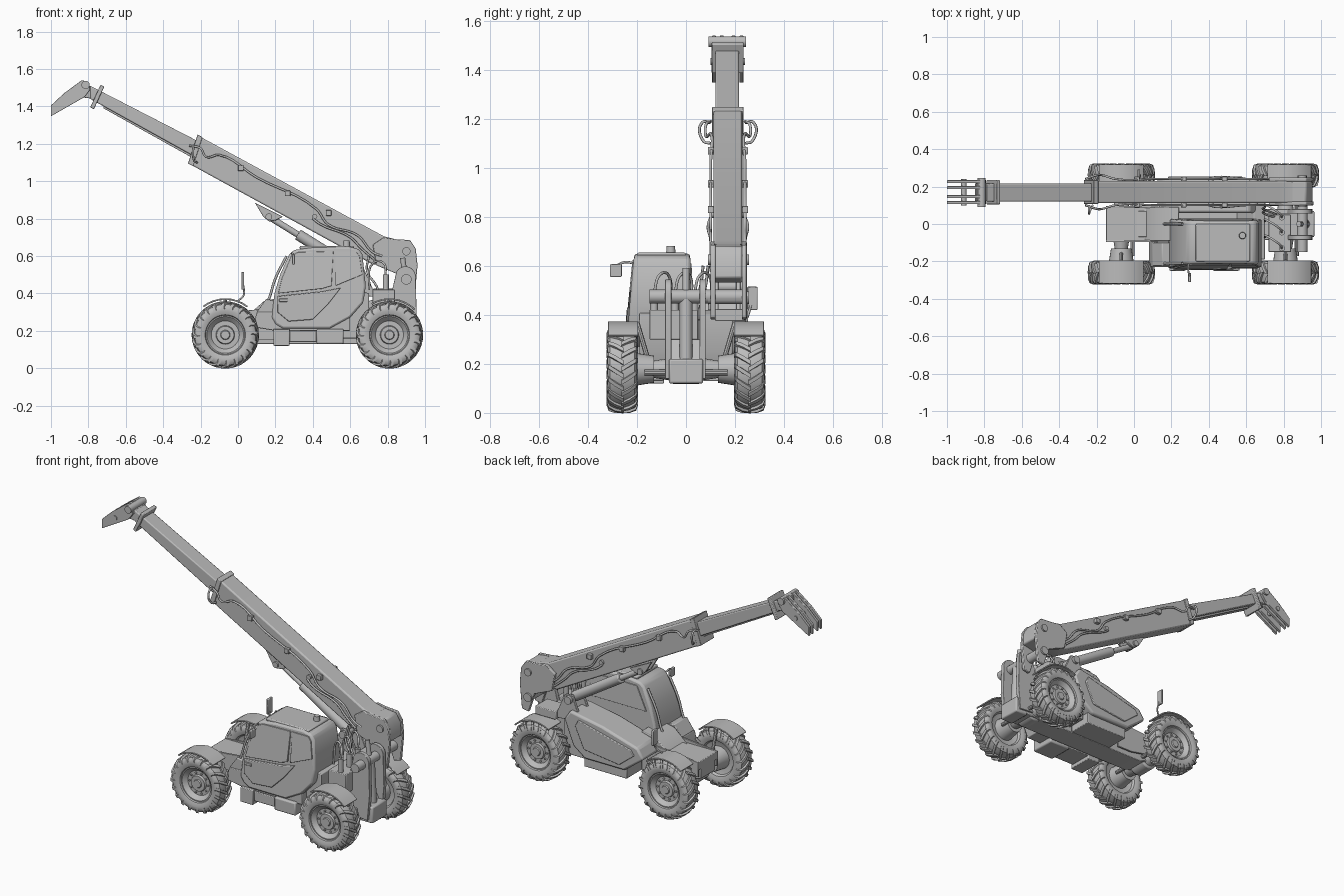
import bpy, bmesh, math
from mathutils import Vector, Matrix

paint = bpy.data.materials.new("machine_grey")
paint.diffuse_color = (0.5, 0.5, 0.5, 1)


def finish(name, bm, bevel=0.0, smooth=True, segments=2):
    bmesh.ops.recalc_face_normals(bm, faces=bm.faces)
    me = bpy.data.meshes.new(name)
    bm.to_mesh(me)
    bm.free()
    ob = bpy.data.objects.new(name, me)
    bpy.context.collection.objects.link(ob)
    me.materials.append(paint)
    if bevel:
        m = ob.modifiers.new("bevel", 'BEVEL')
        m.width, m.segments, m.limit_method = bevel, segments, 'ANGLE'
    if smooth:
        bpy.ops.object.select_all(action='DESELECT')
        bpy.context.view_layer.objects.active = ob
        ob.select_set(True)
        bpy.ops.object.shade_smooth_by_angle(angle=math.radians(35))
    return ob


def prism(name, pts, y0, y1, bevel=0.004, warp=None):
    """Side profile in x, z pulled from y0 to y1."""
    bm = bmesh.new()
    a = [bm.verts.new((x, y0, z)) for x, z in pts]
    b = [bm.verts.new((x, y1, z)) for x, z in pts]
    bm.faces.new(a)
    bm.faces.new(b[::-1])
    for i in range(len(pts)):
        j = (i + 1) % len(pts)
        bm.faces.new((a[j], a[i], b[i], b[j]))
    if warp:
        for v in bm.verts:
            v.co = warp(v.co)
    return finish(name, bm, bevel)


def box(name, x0, x1, y0, y1, z0, z1, bevel=0.004):
    return prism(name, [(x0, z0), (x1, z0), (x1, z1), (x0, z1)], y0, y1, bevel)


def cyl(name, p, q, r, n=20, r2=None, bevel=0.0):
    p, q = Vector(p), Vector(q)
    bm = bmesh.new()
    rot = (q - p).to_track_quat('Z', 'Y').to_matrix().to_4x4()
    bmesh.ops.create_cone(bm, cap_ends=True, segments=n, radius1=r, radius2=r if r2 is None else r2,
                          depth=(q - p).length, matrix=Matrix.Translation((p + q) / 2) @ rot)
    return finish(name, bm, bevel)


def hose(name, pts, r=0.006):
    cu = bpy.data.curves.new(name, 'CURVE')
    cu.dimensions, cu.bevel_depth, cu.bevel_resolution, cu.resolution_u = '3D', r, 2, 6
    sp = cu.splines.new('BEZIER')
    sp.bezier_points.add(len(pts) - 1)
    for bp, p in zip(sp.bezier_points, pts):
        bp.co = p
        bp.handle_left_type = bp.handle_right_type = 'AUTO'
    cu.materials.append(paint)
    ob = bpy.data.objects.new(name, cu)
    bpy.context.collection.objects.link(ob)


def wheel(name, cx, side):
    """Lathed tyre and rim with chevron lugs, outer face towards side."""
    bm = bmesh.new()
    n, c = 48, Vector((cx, side * 0.26, 0.178))
    prof = [(0.0, 0.04), (0.022, 0.04), (0.026, 0.034), (0.046, 0.034), (0.05, 0.022), (0.075, 0.022),
            (0.088, 0.036), (0.098, 0.046), (0.104, 0.046), (0.108, 0.054), (0.13, 0.062), (0.15, 0.06),
            (0.163, 0.05), (0.169, 0.025), (0.17, 0.0), (0.169, -0.025), (0.163, -0.05), (0.15, -0.06),
            (0.13, -0.062), (0.108, -0.054), (0.1, -0.04), (0.07, -0.03), (0.0, -0.03)]
    rings = [[bm.verts.new(c + Vector((r * math.cos(t), side * y, r * math.sin(t))))
              for t in [i * math.tau / n for i in range(n)]] for r, y in prof]
    for a, b in zip(rings, rings[1:]):
        for i in range(n):
            j = (i + 1) % n
            bm.faces.new((a[i], a[j], b[j], b[i]))
    bmesh.ops.remove_doubles(bm, verts=bm.verts, dist=1e-5)
    # lugs sweep back from the tread centre down to each shoulder
    for half in (1, -1):
        for k in range(20):
            t0 = (k + (0.5 if half < 0 else 0)) * math.tau / 20
            rows = []
            for y, r0, r1, dt in ((-0.004, .160, .180, 0), (0.03, .160, .179, .12),
                                  (0.056, .150, .170, .22), (0.064, .135, .148, .26)):
                rows.append([bm.verts.new(c + Vector((r * math.cos(t0 + dt + w), y * half, r * math.sin(t0 + dt + w))))
                             for r, w in ((r0, -.07), (r1, -.05), (r1, .05), (r0, .07))])
            for a, b in zip(rows, rows[1:]):
                for i in range(4):
                    bm.faces.new((a[i], a[(i + 1) % 4], b[(i + 1) % 4], b[i]))
            bm.faces.new(rows[0])
            bm.faces.new(rows[-1])
    finish(name, bm)
    for k in range(10):  # wheel nuts
        t = k * math.tau / 10
        p = c + Vector((0.062 * math.cos(t), side * 0.02, 0.062 * math.sin(t)))
        cyl(name + "_nut", p, p + Vector((0, side * 0.009, 0)), 0.006, 6)


def arc(cx, cz, r, a0, a1, n=8):
    return [(cx + r * math.cos(math.radians(a0 + (a1 - a0) * i / n)),
             cz + r * math.sin(math.radians(a0 + (a1 - a0) * i / n))) for i in range(n + 1)]


# wheels, axles and mudguards
for nm, cx, a0, a1 in (("front", -0.068, 52, 128), ("rear", 0.81, 45, 120)):
    for side, s in (("near", -1), ("far", 1)):
        wheel(f"{nm}_{side}_wheel", cx, s)
        guard = arc(cx, 0.178, 0.196, a0, a1) + arc(cx, 0.178, 0.187, a1, a0)
        prism(f"{nm}_{side}_mudguard", guard, s * 0.195, s * 0.318, 0.002)
        cyl("mudguard_bracket", (cx, s * 0.15, 0.2), (cx, s * 0.2, 0.37), 0.01, 8)
        cyl("hub_carrier", (cx, s * 0.13, 0.178), (cx, s * 0.225, 0.178), 0.055, 24, 0.07)
        cyl("axle_arm", (cx, s * 0.04, 0.178), (cx, s * 0.15, 0.178), 0.05, 16, 0.032)
        cyl("steering_rod", (cx + 0.06, 0, 0.165), (cx + 0.06, s * 0.17, 0.165), 0.012, 10)
    cyl("differential", (cx, -0.06, 0.178), (cx, 0.06, 0.178), 0.06, 20, bevel=0.01)

# chassis
prism("chassis_spine", [(-0.15, 0.18), (0.02, 0.13), (0.9, 0.13), (0.93, 0.2), (0.88, 0.3), (0.1, 0.3), (-0.15, 0.27)], -0.07, 0.07)
prism("front_deck", [(-0.15, 0.24), (0.1, 0.24), (0.24, 0.22), (0.24, 0.38), (0.14, 0.36), (0.06, 0.29), (-0.15, 0.29)], -0.09, 0.09)
for s in (-1, 1):
    prism("front_chassis_rail", [(-0.15, 0.2), (0.1, 0.15), (0.2, 0.15), (0.2, 0.32), (0.06, 0.31), (-0.15, 0.29)], s * 0.085, s * 0.097, 0.002)
prism("cab_support", [(0.08, 0.22), (0.2, 0.2), (0.6, 0.2), (0.6, 0.28), (0.2, 0.3), (0.1, 0.3)], -0.23, -0.06)
box("front_step", 0.19, 0.275, -0.25, -0.09, 0.12, 0.21)
box("middle_step", 0.275, 0.42, -0.235, -0.09, 0.14, 0.2)
box("fuel_tank", 0.42, 0.565, -0.25, -0.09, 0.13, 0.21, 0.008)
prism("rear_body", [(0.55, 0.16), (0.66, 0.16), (0.7, 0.25), (0.7, 0.4), (0.64, 0.42), (0.55, 0.3)], -0.19, 0.19)

# cab, leaning inward above the waist
def lean(v):
    k = max(0.0, v.z - 0.38) * 0.1
    return Vector((v.x, v.y + (k if v.y < -0.1 else -k * 0.5), v.z))


cab = [(0.24, 0.21), (0.49, 0.21), (0.6, 0.27), (0.67, 0.35), (0.683, 0.44), (0.665, 0.61), (0.645, 0.638),
       (0.59, 0.65), (0.4, 0.645), (0.3, 0.632), (0.275, 0.61), (0.225, 0.5), (0.195, 0.4), (0.18, 0.27), (0.2, 0.235)]
prism("cab_body", cab, -0.238, 0.03, 0.012, lean)
prism("cab_side_window", [(0.215, 0.4), (0.45, 0.425), (0.5, 0.44), (0.51, 0.625), (0.32, 0.62), (0.285, 0.6), (0.235, 0.48)], -0.243, -0.23, 0.002, lean)
prism("cab_rear_side_window", [(0.52, 0.44), (0.665, 0.5), (0.65, 0.6), (0.63, 0.625), (0.52, 0.625)], -0.243, -0.23, 0.002, lean)
prism("cab_door_panel", [(0.21, 0.385), (0.45, 0.41), (0.55, 0.43), (0.48, 0.34), (0.4, 0.26), (0.27, 0.25), (0.21, 0.3)], -0.246, -0.23, 0.004, lean)
prism("cab_far_window", [(0.25, 0.47), (0.64, 0.47), (0.63, 0.61), (0.32, 0.61)], 0.02, 0.034, 0.002, lean)
box("door_handle", 0.22, 0.265, -0.252, -0.24, 0.355, 0.372, 0.003)
box("roof_hatch", 0.33, 0.62, -0.2, 0.0, 0.635, 0.654, 0.006)
cyl("beacon", (0.58, -0.062, 0.64), (0.58, -0.062, 0.682), 0.02, 16, 0.017)
# windscreen guard rails and front grab bars
for y in (-0.21, 0.0):
    hose("windscreen_bar", [(0.26, y, 0.6), (0.2, y, 0.48), (0.16, y, 0.36), (0.14, y, 0.33)], 0.007)
prism("front_cab_step", [(0.1, 0.3), (0.2, 0.28), (0.2, 0.36), (0.15, 0.37)], -0.225, -0.1)
hose("cab_mirror_arm", [(0.29, -0.21, 0.61), (0.29, -0.25, 0.615), (0.3, -0.285, 0.6)], 0.005)
box("cab_mirror", 0.29, 0.305, -0.31, -0.262, 0.555, 0.607)
hose("front_mirror_arm", [(0.0, 0.23, 0.36), (0.03, 0.25, 0.39), (0.03, 0.265, 0.44)], 0.005)
box("front_mirror", 0.018, 0.032, 0.25, 0.292, 0.42, 0.515)

# engine hood on the far side, with raised outer panel
hood = [(0.12, 0.29), (0.16, 0.35), (0.4, 0.42), (0.62, 0.46), (0.66, 0.4), (0.6, 0.25), (0.52, 0.19), (0.25, 0.19)]
prism("engine_hood", hood, 0.06, 0.245, 0.012)
prism("hood_panel", [(0.18, 0.3), (0.2, 0.33), (0.56, 0.42), (0.58, 0.38), (0.52, 0.25), (0.28, 0.22)], 0.235, 0.253)
box("engine_sump", 0.25, 0.54, 0.07, 0.22, 0.13, 0.2)
box("rear_far_shelf", 0.72, 0.86, 0.12, 0.24, 0.375, 0.425)

# rear frame carrying the boom pivot
tower = [(0.7, 0.16), (0.94, 0.14), (0.955, 0.3), (0.95, 0.48)] + arc(0.895, 0.49, 0.055, 10, 150) + [(0.82, 0.4), (0.7, 0.36)]
for y in (-0.085, 0.055):
    prism("rear_frame_plate", tower, y, y + 0.025, 0.002)
box("counterweight", 0.88, 0.965, -0.07, 0.07, 0.12, 0.22, 0.008)
cyl("pivot_tube", (0.9, -0.15, 0.475), (0.9, 0.245, 0.475), 0.028)
cyl("levelling_cylinder", (0.915, 0, 0.2), (0.9, 0, 0.47), 0.026)
cyl("levelling_rod", (0.9, 0, 0.45), (0.88, 0, 0.59), 0.014, 12)
for y in (-0.13, -0.045, 0.035):
    cyl("hydraulic_post", (0.79, y, 0.3), (0.79, y, 0.5), 0.016, 12)
    hose("rear_hose", [(0.79, y, 0.49), (0.78, y + 0.02, 0.56), (0.72, y + 0.06, 0.56), (0.7, y + 0.06, 0.42)])
box("valve_block", 0.72, 0.84, -0.15, 0.05, 0.3, 0.42)

# telescopic boom
prism("outer_boom", [(-0.216, 1.245), (0.78, 0.705), (0.86, 0.685), (0.9, 0.56), (0.72, 0.555), (-0.265, 1.095)], 0.112, 0.23, 0.008)
prism("inner_boom", [(-0.79, 1.51), (-0.1, 1.155), (-0.15, 1.085), (-0.79, 1.44)], 0.12, 0.217, 0.006)
prism("boom_underside_strip", [(-0.72, 1.415), (-0.2, 1.125), (-0.2, 1.10), (-0.72, 1.39)], 0.145, 0.192, 0.002)
prism("boom_collar", [(-0.735, 1.515), (-0.715, 1.505), (-0.77, 1.385), (-0.79, 1.395)], 0.105, 0.235)
prism("boom_mouth_band", [(-0.216, 1.25), (-0.19, 1.235), (-0.24, 1.08), (-0.268, 1.095)], 0.107, 0.235, 0.003)
cheek = [(0.72, 0.66), (0.78, 0.7), (0.84, 0.69), (0.92, 0.685), (0.95, 0.64), (0.96, 0.55), (0.945, 0.39), (0.9, 0.38), (0.86, 0.5), (0.74, 0.55)]
for y in (0.1, 0.228):
    prism("boom_pivot_cheek", cheek, y, y + 0.02, 0.004)
for z, r in ((0.625, 0.022), (0.47, 0.026)):
    cyl("boom_pivot_pin", (0.9, 0.09, z), (0.9, 0.258, z), r)
prism("boom_tail", [(0.84, 0.69), (0.92, 0.68), (0.95, 0.63), (0.955, 0.55), (0.86, 0.53)], 0.115, 0.23, 0.008)

# carriage head at the boom tip
head = [(-0.835, 1.54), (-0.8, 1.53), (-0.79, 1.49), (-0.82, 1.45), (-1.0, 1.347), (-1.0, 1.405), (-0.93, 1.47)]
for y in (0.106, 0.138, 0.186, 0.218):
    prism("head_plate", head, y, y + 0.016, 0.002)
prism("head_block", [(-0.84, 1.53), (-0.77, 1.5), (-0.77, 1.44), (-0.85, 1.45)], 0.122, 0.218)
cyl("head_pin", (-0.815, 0.092, 1.515), (-0.815, 0.245, 1.515), 0.022)
cyl("tilt_pin", (-0.91, 0.1, 1.435), (-0.91, 0.24, 1.435), 0.014, 14)

# lift cylinder and its bracket
for y in (0.135, 0.19):
    prism("lift_bracket", [(0.09, 0.885), (0.24, 0.81), (0.2, 0.79), (0.165, 0.785), (0.135, 0.81)], y, y + 0.018, 0.003)
cyl("lift_pin", (0.165, 0.125, 0.81), (0.165, 0.218, 0.81), 0.018, 14)
cyl("lift_rod", (0.165, 0.17, 0.81), (0.4, 0.17, 0.665), 0.017, 16)
cyl("lift_barrel", (0.32, 0.17, 0.715), (0.64, 0.17, 0.515), 0.03, 20, bevel=0.005)
cyl("lift_foot_pin", (0.64, 0.1, 0.515), (0.64, 0.24, 0.515), 0.024, 14)
for y in (0.115, 0.205):
    prism("lift_foot_plate", [(0.56, 0.4), (0.74, 0.38), (0.67, 0.54), (0.62, 0.545)], y, y + 0.018, 0.003)

# hoses and guide loops along both flanks of the boom
for s in (-1, 1):
    y = 0.171 + s * 0.07
    hose("boom_hose_long", [(-0.26, y, 1.19), (-0.2, y + s * 0.02, 1.175), (-0.17, y + s * 0.02, 1.13), (-0.1, y, 1.14),
                            (0.1, y, 1.02), (0.42, y, 0.85), (0.48, y, 0.77), (0.64, y, 0.71), (0.72, y, 0.62), (0.77, y, 0.6)])
    hose("boom_hose_short", [(0.4, y, 0.8), (0.44, y + s * 0.01, 0.77), (0.6, y, 0.7), (0.66, y, 0.64), (0.73, y, 0.58)])
    hose("hose_guard", [(-0.24, y, 1.185), (-0.24, y + s * 0.035, 1.185), (-0.235, y + s * 0.03, 1.11), (-0.22, y, 1.1)])
    for x, z in ((0.0, 1.07), (0.25, 0.935), (0.47, 0.83)):
        box("hose_clamp", x, x + 0.03, y - 0.012, y + 0.012, z - 0.015, z + 0.015, 0.003)
    cyl("boom_boss", (0.41, 0.171, 0.81), (0.41, 0.171 + s * 0.072, 0.81), 0.014, 12)
for i in range(2):
    hose("slack_hose", [(0.7, 0.09 - i * 0.02, 0.6), (0.69, 0.08 - i * 0.02, 0.52), (0.74, 0.06 - i * 0.02, 0.44), (0.76, 0.05, 0.38)])
